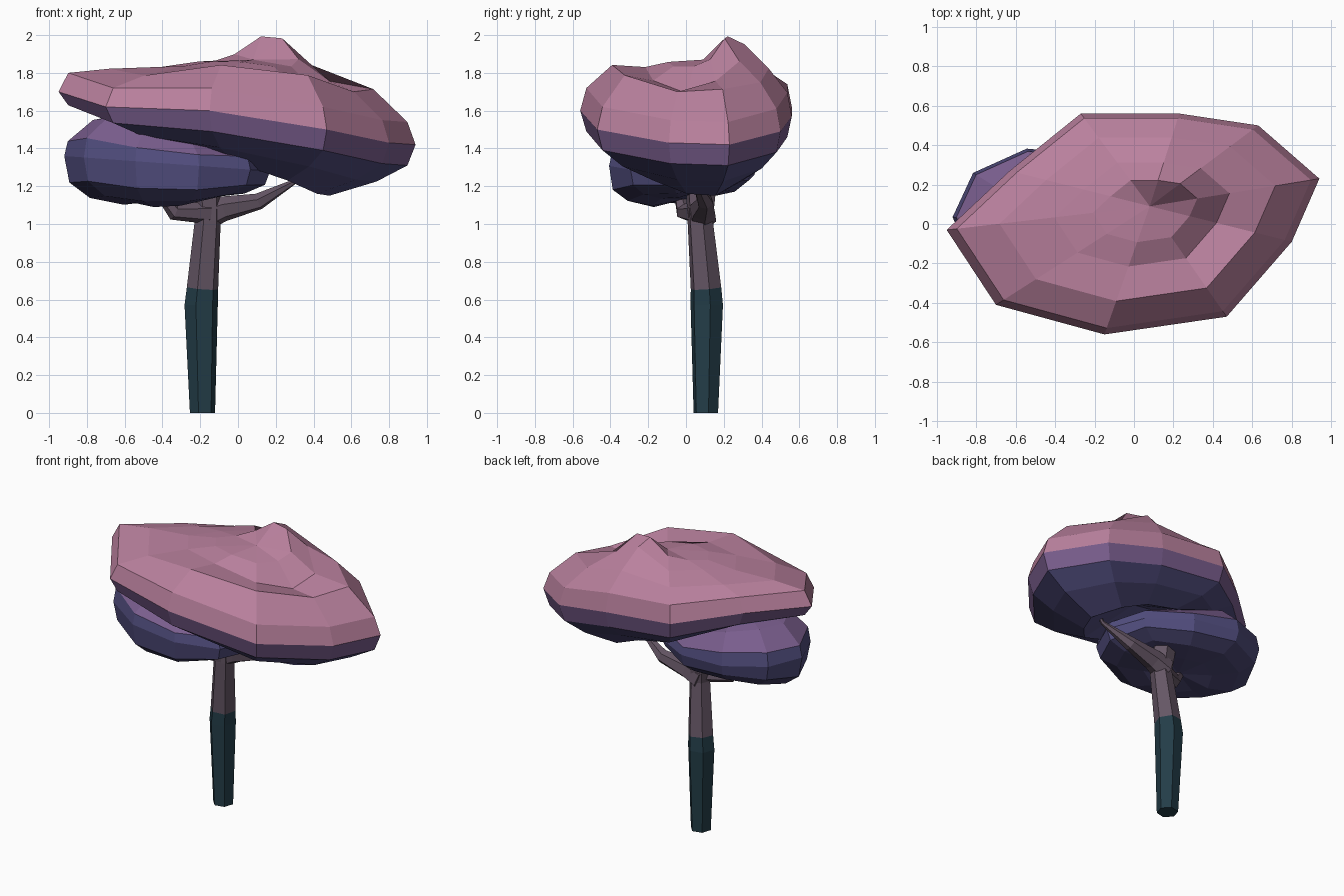
import bpy, bmesh, math
from mathutils import Vector

if "Cube" in bpy.data.objects:
    bpy.data.objects.remove(bpy.data.objects["Cube"])


def material(name, rgb):
    m = bpy.data.materials.new(name)
    lin = [((c / 255 + 0.055) / 1.055) ** 2.4 for c in rgb]
    m.diffuse_color = (*lin, 1)
    m.use_nodes = True
    m.node_tree.nodes["Principled BSDF"].inputs["Base Color"].default_value = m.diffuse_color
    return m


PINK = material("dusty pink", (186, 129, 158))
PURPLE = material("muted purple", (122, 94, 142))
INDIGO = material("indigo", (82, 78, 127))
DARK = material("dark indigo", (69, 65, 106))
BARK = material("mauve bark", (101, 86, 101))
TEAL = material("dark teal", (35, 61, 72))


def loft(name, rings, mats, row_mat, start=None, end=None):
    """Skin a stack of rings; optional end points close it as fans, else flat caps."""
    bm = bmesh.new()
    rows = [[bm.verts.new(p) for p in r] for r in rings]
    n = len(rows[0])
    for k, (a, b) in enumerate(zip(rows, rows[1:])):
        for i in range(n):
            j = (i + 1) % n
            bm.faces.new((a[i], a[j], b[j], b[i])).material_index = row_mat(k)
    for row, tip, k in ((rows[0], start, 0), (rows[-1], end, len(rows) - 2)):
        if tip is None:
            bm.faces.new(row).material_index = row_mat(k)
        else:
            v = bm.verts.new(tip)
            for i in range(n):
                bm.faces.new((row[i], row[(i + 1) % n], v)).material_index = row_mat(k)
    bmesh.ops.recalc_face_normals(bm, faces=bm.faces)
    me = bpy.data.meshes.new(name)
    bm.to_mesh(me)
    bm.free()
    for m in mats:
        me.materials.append(m)
    ob = bpy.data.objects.new(name, me)
    bpy.context.collection.objects.link(ob)
    return ob


def tube(name, path, mats, row_mat=lambda k: 0, sides=6):
    """Tapered limb through (x, y, z, radius) points."""
    pts = [Vector(p[:3]) for p in path]
    rings = []
    for i, p in enumerate(pts):
        d = pts[min(i + 1, len(pts) - 1)] - pts[max(i - 1, 0)]
        if p.z == 0:
            d = Vector((0, 0, 1))
        q = Vector((0, 0, 1)).rotation_difference(d)
        r = path[i][3]
        rings.append([p + q @ Vector((r * math.cos(a), r * math.sin(a), 0))
                      for a in (math.tau * (k + 0.2) / sides for k in range(sides))])
    loft(name, rings, mats, row_mat)


# Trunk with a teal lower part, and branches
tube("trunk", [(-0.188, 0.105, 0, 0.068), (-0.195, 0.11, 0.57, 0.09),
               (-0.188, 0.106, 0.66, 0.085), (-0.16, 0.075, 1.02, 0.07),
               (-0.17, 0.08, 1.2, 0.085)], [TEAL, BARK], lambda k: int(k > 1))
tube("right_branch", [(-0.18, 0.085, 1.04, 0.08), (-0.08, 0.09, 1.08, 0.068),
                      (0.11, 0.10, 1.12, 0.045), (0.30, 0.05, 1.225, 0.014),
                      (0.40, 0.05, 1.36, 0.01)], [BARK])
tube("left_branch", [(-0.16, 0.06, 1.06, 0.06), (-0.34, -0.01, 1.065, 0.045),
                     (-0.42, -0.04, 1.17, 0.025)], [BARK])

# Upper canopy: ten-sided tilted rim, shrunk toward the centre above and below
rim = [(-0.95, -0.03, 1.70), (-0.70, -0.41, 1.62), (-0.15, -0.56, 1.60),
       (0.47, -0.47, 1.50), (0.80, -0.09, 1.43), (0.94, 0.23, 1.42),
       (0.63, 0.50, 1.49), (0.23, 0.56, 1.57), (-0.27, 0.56, 1.62),
       (-0.63, 0.27, 1.68)]
CX, CY, TOP = 0.08, 0.09, 1.86


def canopy_ring(scale, z_rule):
    ring = []
    for x, y, z in rim:
        px, py = CX + (x - CX) * scale, CY + (y - CY) * scale
        ring.append((px, py, z_rule(px, py, x, z)))
    return ring


def under(drop):
    return lambda px, py, x, z: z - drop * min(1, 0.65 + 0.5 * (x + 0.95))


def over(blend, hollow=0.0, front=0.0):
    def rule(px, py, x, z):
        # a peak behind the centre, a hollow to its front right, a lower left end
        peak = 0.155 * math.exp(-((px - 0.18) ** 2 + (py - 0.24) ** 2) / 0.029)
        dip = hollow * math.exp(-((px - 0.43) ** 2 + (py + 0.06) ** 2) / 0.05)
        lip = front if py < -0.25 and px > -0.3 else -0.02 if px < -0.3 else 0
        return (z + 0.12) * (1 - blend) + TOP * blend + peak - dip + lip
    return rule


rings = [canopy_ring(s, under(d)) for s, d in
         ((0.47, 0.27), (0.76, 0.195), (0.95, 0.11), (1, 0))]
rings += [canopy_ring(s, r) for s, r in
          ((0.95, over(0)), (0.74, over(0.55, 0.04, 0.045)),
           (0.47, over(0.8, 0.12)), (0.28, over(1, 0.1)))]
loft("upper_canopy", rings, [INDIGO, PURPLE, PINK],
     lambda k: 0 if k < 2 else 1 if k == 2 else 2,
     start=(CX, CY, 1.42), end=(CX, CY, TOP + 0.01))

# Lower canopy: smaller puff that thins toward the right
rings = []
for s, d in ((0.42, -0.24), (0.75, -0.205), (0.95, -0.125), (1, 0),
             (0.965, 0.09), (0.72, 0.2), (0.4, 0.23)):
    ring = []
    for i in range(10):
        a = math.tau * i / 10
        x, y = math.cos(a), math.sin(a)
        wob = 1 + 0.03 * math.sin(3.1 * i)
        ring.append((-0.375 + 0.545 * x * s, -0.015 + (0.40 * y * wob - 0.05 * x) * s,
                     1.32 - 0.04 * x + d * (0.8 - 0.22 * x)
                     + 0.03 * y * (d < -0.1) + 0.015 * math.sin(2.3 * i) * (s < 1)))
    rings.append(ring)
loft("lower_canopy", rings, [DARK, INDIGO, PURPLE],
     lambda k: 0 if k < 2 else 1 if k < 4 else 2,
     start=(-0.375, -0.01, 1.13), end=(-0.375, -0.01, 1.5))
